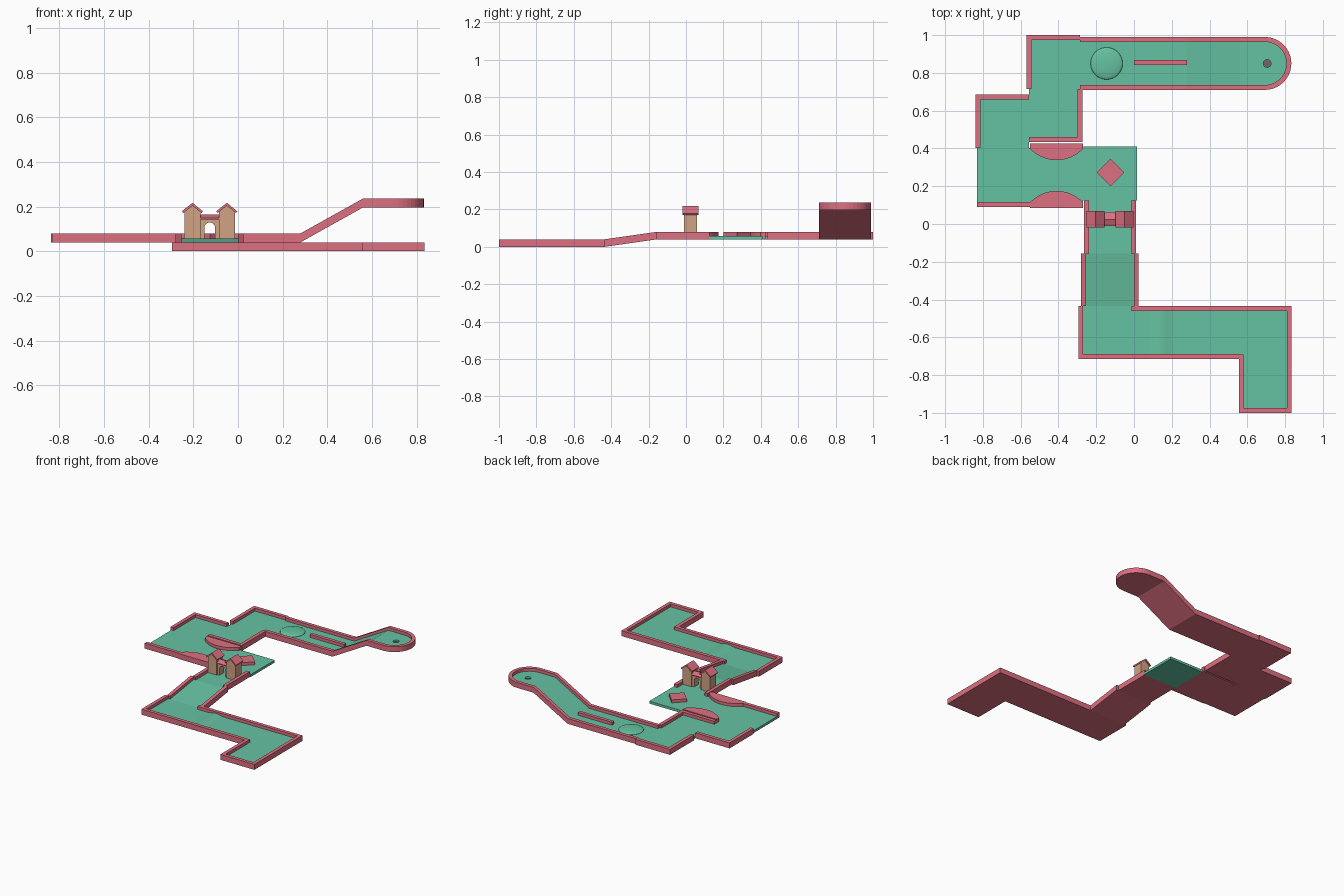
import bpy, bmesh, math

if "Cube" in bpy.data.objects:
    bpy.data.objects.remove(bpy.data.objects["Cube"])

def material(name, rgb):
    m = bpy.data.materials.new(name)
    m.diffuse_color = (*rgb, 1)
    m.use_nodes = True
    m.node_tree.nodes["Principled BSDF"].inputs["Base Color"].default_value = m.diffuse_color
    return m

PINK = material("pink_trim", (0.73, 0.16, 0.22))
GREEN = material("green_felt", (0.13, 0.54, 0.36))
TAN = material("tan_walls", (0.63, 0.37, 0.23))
DARK = material("dark_cup", (0.16, 0.13, 0.13))
W, FLOOR, TOP = 0.026, 0.018, 0.04   # wall width, floor height, wall height

def finish(name, bm, mat):
    bmesh.ops.recalc_face_normals(bm, faces=bm.faces)
    me = bpy.data.meshes.new(name)
    bm.to_mesh(me)
    bm.free()
    me.materials.append(mat)
    ob = bpy.data.objects.new(name, me)
    bpy.context.collection.objects.link(ob)
    return ob

def prism(name, pts, c0, c1, mat, axis='z'):
    """Extrude a 2D outline along an axis."""
    put = {'z': lambda a, b, c: (a, b, c), 'y': lambda a, b, c: (a, c, b),
           'x': lambda a, b, c: (c, a, b)}[axis]
    bm = bmesh.new()
    lo = [bm.verts.new(put(a, b, c0)) for a, b in pts]
    hi = [bm.verts.new(put(a, b, c1)) for a, b in pts]
    bm.faces.new(lo)
    bm.faces.new(hi)
    for i in range(len(pts)):
        j = (i + 1) % len(pts)
        bm.faces.new((lo[i], lo[j], hi[j], hi[i]))
    return finish(name, bm, mat)

def slab(name, x0, x1, y0, y1, z0, z1, mat, rise=0, axis='x'):
    """Box whose far end along the axis may be lifted."""
    if axis == 'x':
        return prism(name, [(x0, z0), (x1, z0 + rise), (x1, z1 + rise), (x0, z1)], y0, y1, mat, 'y')
    return prism(name, [(y0, z0), (y1, z0 + rise), (y1, z1 + rise), (y0, z1)], x0, x1, mat, 'x')

def section(name, x0, x1, y0, y1, z, walls="", rise=0, axis='x'):
    """Lane tile: pink base, green felt and walls on the W, E, S, N sides."""
    slab(name + "_base", x0, x1, y0, y1, z, z + 0.004, PINK, rise, axis)
    i = {s: 0.012 if s in walls else 0 for s in "WESN"}
    slab(name + "_felt", x0 + i["W"], x1 - i["E"], y0 + i["S"], y1 - i["N"],
         z + 0.004, z + FLOOR, GREEN, rise, axis)
    spans = {"W": (x0, x0 + W, y0, y1), "E": (x1 - W, x1, y0, y1),
             "S": (x0, x1, y0, y0 + W), "N": (x0, x1, y1 - W, y1)}
    for s in walls:
        slab(f"{name}_wall_{s}", *spans[s], z, z + TOP, PINK, rise, axis)

H = 0.04  # height of the upper level
# Lower lane
section("start", 0.555, 0.835, -1.0, -0.715, 0, "WES")
section("first_corner", 0.555, 0.835, -0.715, -0.435, 0, "EN")
section("lower_straight", -0.012, 0.555, -0.715, -0.435, 0, "SN")
section("second_corner", -0.295, -0.012, -0.715, -0.435, 0, "WS")
slab("inner_corner_post", 0.555, 0.58, -0.715, -0.69, 0, TOP, PINK)
hump = [(0.06 + 0.16 * t / 16, FLOOR - 0.002 + 0.006 * (1 - math.cos(2 * math.pi * t / 16)))
        for t in range(17)]
prism("low_hump", hump, -0.69, -0.46, GREEN, 'y')

# Slope up to the castle and the castle tile
section("small_ramp", -0.28, 0.025, -0.435, -0.155, 0, "WE", H, 'y')
section("castle_tile", -0.265, 0.01, -0.155, 0.125, H, "WE")

# Open tile with diamond block
slab("open_tile_felt", -0.27, 0.015, 0.125, 0.41, H, H + FLOOR, GREEN)
cx, cy, r = -0.125, 0.273, 0.073
prism("diamond_block", [(cx + r, cy), (cx, cy + r), (cx - r, cy), (cx, cy - r)],
      H + FLOOR, H + TOP, PINK)

# Narrowing tile with two bulging walls
section("narrow_tile", -0.55, -0.27, 0.085, 0.425, H, "SN")
R = (0.14 ** 2 + 0.06 ** 2) / (2 * 0.06)
arc = [(0.14 * k / 12, math.sqrt(R * R - (0.14 * k / 12) ** 2) - R + 0.06) for k in range(-12, 13)]
for name, edge, inner, s in (("lower_bulge", 0.085, 0.115, 1), ("upper_bulge", 0.425, 0.398, -1)):
    pts = [(-0.41 + a, inner + s * b) for a, b in arc]
    prism(name, [(-0.55, edge)] + pts + [(-0.27, edge)], H, H + TOP, PINK)

# Left turn back towards the upper lane
section("left_tile", -0.83, -0.55, 0.09, 0.402, H, "S")
section("left_corner", -0.838, -0.555, 0.402, 0.685, H, "WN")
section("middle_corner", -0.555, -0.273, 0.435, 0.715, H, "ES")
section("back_corner", -0.568, -0.285, 0.715, 1.0, H, "WN")

# Upper lane with dome, divider and ramp
section("upper_straight", -0.285, 0.28, 0.71, 0.99, H, "SN")
slab("lane_divider", 0.0, 0.28, 0.843, 0.869, H + FLOOR, H + TOP, PINK)
bpy.ops.mesh.primitive_uv_sphere_add(segments=32, ring_count=16, location=(-0.145, 0.85, H + FLOOR))
dome = bpy.context.object
dome.name = "floor_dome"
dome.scale = (0.085, 0.085, 0.015)
dome.data.materials.append(GREEN)
bpy.ops.object.shade_smooth()
UP = 0.156
section("big_ramp", 0.28, 0.56, 0.71, 0.99, H, "SN", UP)

# Rounded end tile with hole
E = H + UP

def u_outline(rad, n=20):
    a = [-math.pi / 2 + math.pi * k / n for k in range(n + 1)]
    return [(0.56, 0.85 - rad)] + [(0.693 + rad * math.cos(t), 0.85 + rad * math.sin(t)) for t in a] \
        + [(0.56, 0.85 + rad)]

outer, inner = u_outline(0.14), u_outline(0.14 - W)
prism("end_base", outer, E, E + 0.004, PINK)
prism("end_rim", outer + inner[::-1], E, E + TOP, PINK)
felt = prism("end_felt", u_outline(0.128), E + 0.004, E + FLOOR, GREEN)
circle = [(0.705 + 0.021 * math.cos(k * math.pi / 8), 0.85 + 0.021 * math.sin(k * math.pi / 8))
          for k in range(16)]
cutter = prism("hole_cutter", circle, E - 0.01, E + 0.05, DARK)
cutter.hide_render = True
cutter.hide_viewport = True
cut = felt.modifiers.new("hole", 'BOOLEAN')
cut.operation, cut.object = 'DIFFERENCE', cutter
prism("hole_cup", circle, E + 0.003, E + 0.006, DARK)

# Castle: two gabled towers joined by an arched wall
B = H + FLOOR - 0.003
for side, tx in (("left", -0.204), ("right", -0.05)):
    prism(side + "_tower", [(tx - 0.036, B), (tx + 0.036, B), (tx + 0.036, 0.176),
                            (tx, 0.205), (tx - 0.036, 0.176)], -0.01, 0.06, TAN, 'y')
    roof = [(-0.047, 0.179), (0, 0.217), (0.047, 0.179), (0.041, 0.171), (0, 0.204), (-0.041, 0.171)]
    prism(side + "_tower_roof", [(tx + a, b) for a, b in roof], -0.018, 0.068, PINK, 'y')
arch = [(-0.127 - 0.024 * math.cos(math.pi * k / 12), 0.105 + 0.024 * math.sin(math.pi * k / 12))
        for k in range(13)]
prism("arched_wall", [(-0.17, B), (-0.151, B)] + arch + [(-0.103, B), (-0.084, B),
      (-0.084, 0.146), (-0.17, 0.146)], 0.0, 0.05, TAN, 'y')
prism("gate_roof", [(-0.01, 0.143), (0.06, 0.143), (0.06, 0.149), (0.025, 0.164), (-0.01, 0.149)],
      -0.17, -0.084, PINK, 'x')
